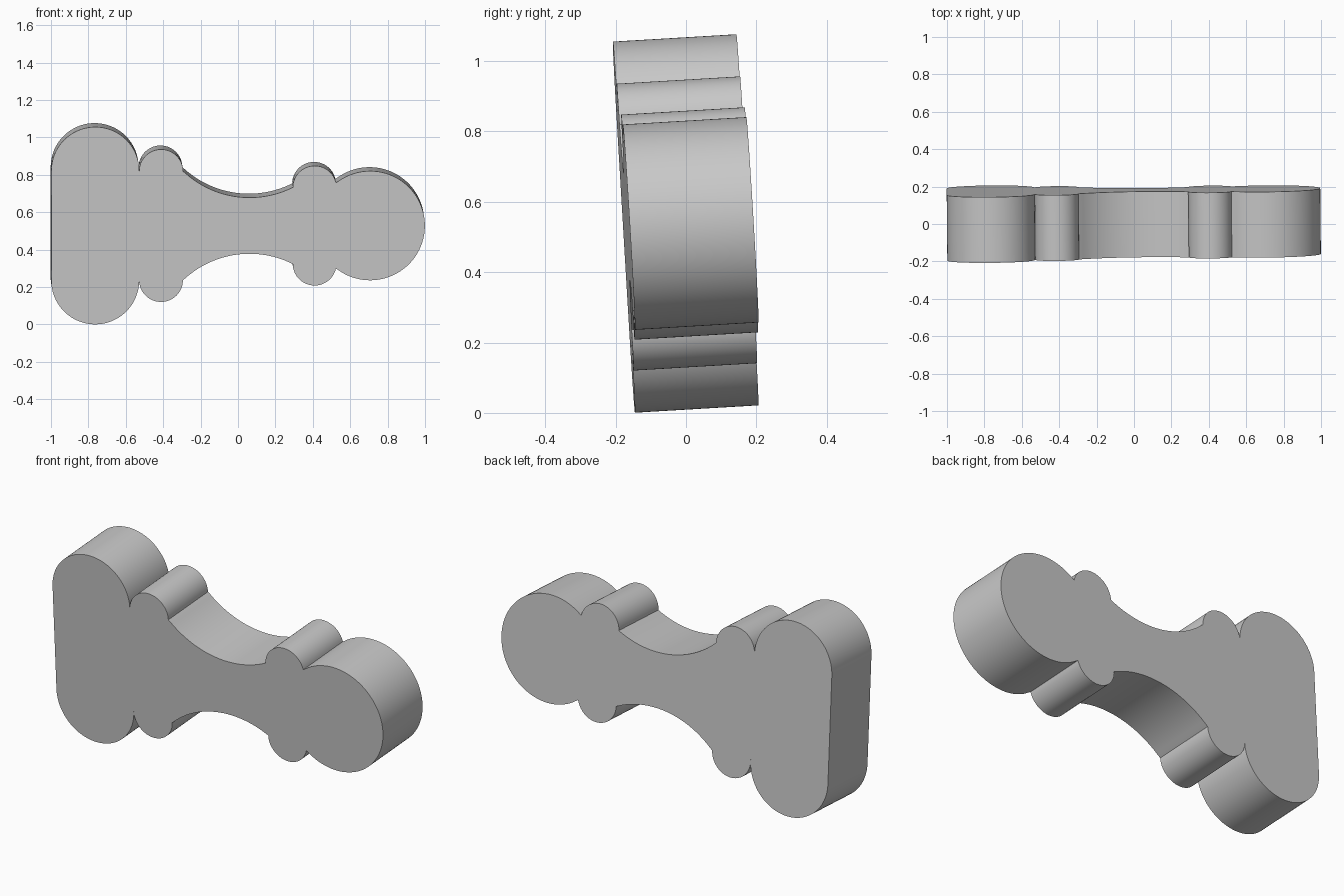
import bpy, bmesh, math
from mathutils import Matrix

if "Cube" in bpy.data.objects:
    bpy.data.objects.remove(bpy.data.objects["Cube"])

HALF = 0.5285      # half height of the outline
DEPTH = 0.352      # thickness of the slab


def arc(cx, cz, r, a0, a1, n):
    """Points on an arc, angles in degrees."""
    return [(cx + r * math.cos(math.radians(a0 + (a1 - a0) * i / n)),
             cz + r * math.sin(math.radians(a0 + (a1 - a0) * i / n)))
            for i in range(n + 1)]


# Lower half of the outline, left to right, heights measured from the bottom
lower = arc(-0.765, 0.235, 0.235, 180, 363, 48)              # large foot lobe
lower += arc(-0.413, 0.237, 0.117, 185, 360, 32)             # bead beside the foot
lower += arc(0.06, -0.137, 0.515, 133.6, 63.2, 40)           # concave waist
lower += arc(0.408, 0.325, 0.117, 180, 347, 32)              # bead beside the knob
lower += arc(0.705, HALF, 0.2925, 232, 360, 48)              # round knob

# Drop doubled points, then mirror the lower half to the top
outline = []
for x, z in lower:
    p = (x, z - HALF)
    if not outline or math.dist(p, outline[-1]) > 0.003:
        outline.append(p)
outline += [(x, -z) for x, z in reversed(outline[:-1])]

# Slab: outline extruded front to back
bm = bmesh.new()
face = bm.faces.new([bm.verts.new((x, -DEPTH / 2, z)) for x, z in outline])
ext = bmesh.ops.extrude_face_region(bm, geom=[face])
moved = [v for v in ext["geom"] if isinstance(v, bmesh.types.BMVert)]
bmesh.ops.translate(bm, verts=moved, vec=(0, DEPTH, 0))
bmesh.ops.recalc_face_normals(bm, faces=bm.faces)

# Slight forward lean and turn
bm.transform(Matrix.Translation((0, 0.0065, 0.5385))
             @ Matrix.Rotation(0.0097, 4, 'Z')
             @ Matrix.Rotation(math.radians(3.4), 4, 'X'))
mesh = bpy.data.meshes.new("baluster_slab")
bm.to_mesh(mesh)
bm.free()

grey = bpy.data.materials.new("plain grey")
grey.diffuse_color = (0.58, 0.58, 0.58, 1)
grey.use_nodes = True
grey.node_tree.nodes["Principled BSDF"].inputs["Base Color"].default_value = grey.diffuse_color
mesh.materials.append(grey)

slab = bpy.data.objects.new("baluster_slab", mesh)
bpy.context.collection.objects.link(slab)
bpy.context.view_layer.objects.active = slab
slab.select_set(True)
bpy.ops.object.shade_smooth_by_angle(angle=math.radians(30))
